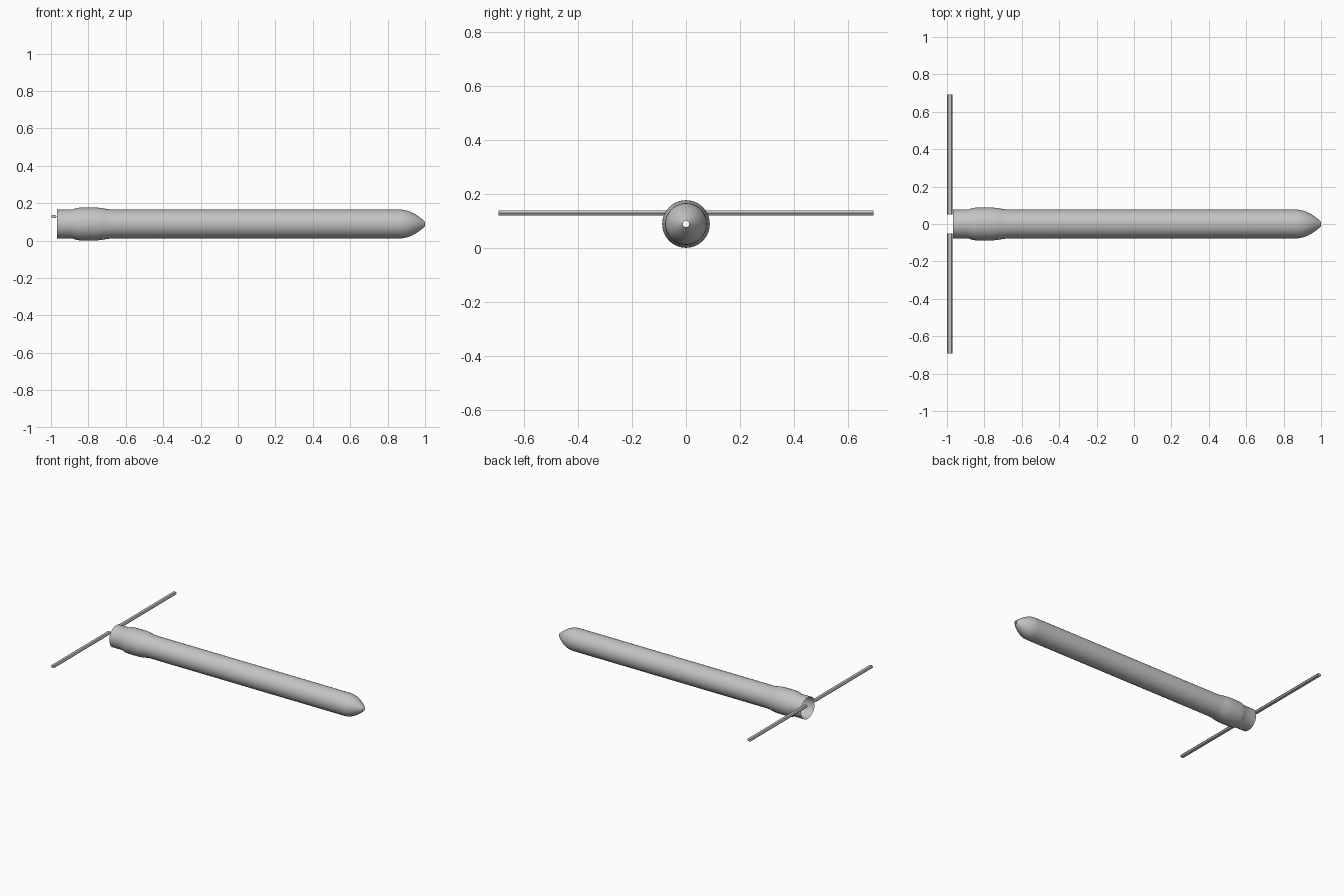
import bpy, bmesh, math

cube = bpy.data.objects.get("Cube")
if cube:
    bpy.data.objects.remove(cube)

AXIS_Z = 0.089

grey = bpy.data.materials.new("plain grey")
grey.use_nodes = True
grey.diffuse_color = (0.55, 0.55, 0.55, 1)
grey.node_tree.nodes["Principled BSDF"].inputs["Base Color"].default_value = (0.55, 0.55, 0.55, 1)


def add_object(name, bm, angle):
    mesh = bpy.data.meshes.new(name)
    bm.to_mesh(mesh)
    bm.free()
    mesh.materials.append(grey)
    ob = bpy.data.objects.new(name, mesh)
    bpy.context.collection.objects.link(ob)
    bpy.ops.object.select_all(action='DESELECT')
    ob.select_set(True)
    bpy.context.view_layer.objects.active = ob
    bpy.ops.object.shade_smooth_by_angle(angle=math.radians(angle))
    return ob


def loft(bm, rings):
    """Bridge a list of equal-length vertex rings."""
    for a, b in zip(rings, rings[1:]):
        n = len(a)
        for i in range(n):
            j = (i + 1) % n
            bm.faces.new((a[i], a[j], b[j], b[i]))


# Tube shell: open tail, swollen collar, long barrel, ogive nose with open tip
profile = [(-0.967, 0.077), (-0.89, 0.077), (-0.875, 0.081), (-0.86, 0.086), (-0.84, 0.088),
           (-0.76, 0.088), (-0.735, 0.086), (-0.7, 0.080), (-0.675, 0.077), (0.87, 0.077)]
for k in range(1, 9):
    t = k / 8
    profile.append((0.87 + 0.13 * t, 0.012 + 0.065 * (1 - t ** 1.9)))

SIDES = 48
bm = bmesh.new()
rings = []
for x, r in profile:
    rings.append([bm.verts.new((x, r * math.cos(2 * math.pi * i / SIDES),
                                AXIS_Z + r * math.sin(2 * math.pi * i / SIDES)))
                  for i in range(SIDES)])
loft(bm, rings)
bmesh.ops.recalc_face_normals(bm, faces=bm.faces)
add_object("tube_body", bm, 40)

# Two slim bevelled blades, spread sideways behind the tail
section = [(-0.015, 0), (-0.009, 0.009), (0.009, 0.009),
           (0.015, 0), (0.009, -0.009), (-0.009, -0.009)]
for side, name in ((1, "back_blade"), (-1, "front_blade")):
    bm = bmesh.new()
    ends = [[bm.verts.new((-0.985 + x, side * y, 0.129 + z)) for x, z in section]
            for y in (0.05, 0.692)]
    loft(bm, ends)
    for ring in ends:
        bm.faces.new(ring)
    bmesh.ops.recalc_face_normals(bm, faces=bm.faces)
    add_object(name, bm, 20)
